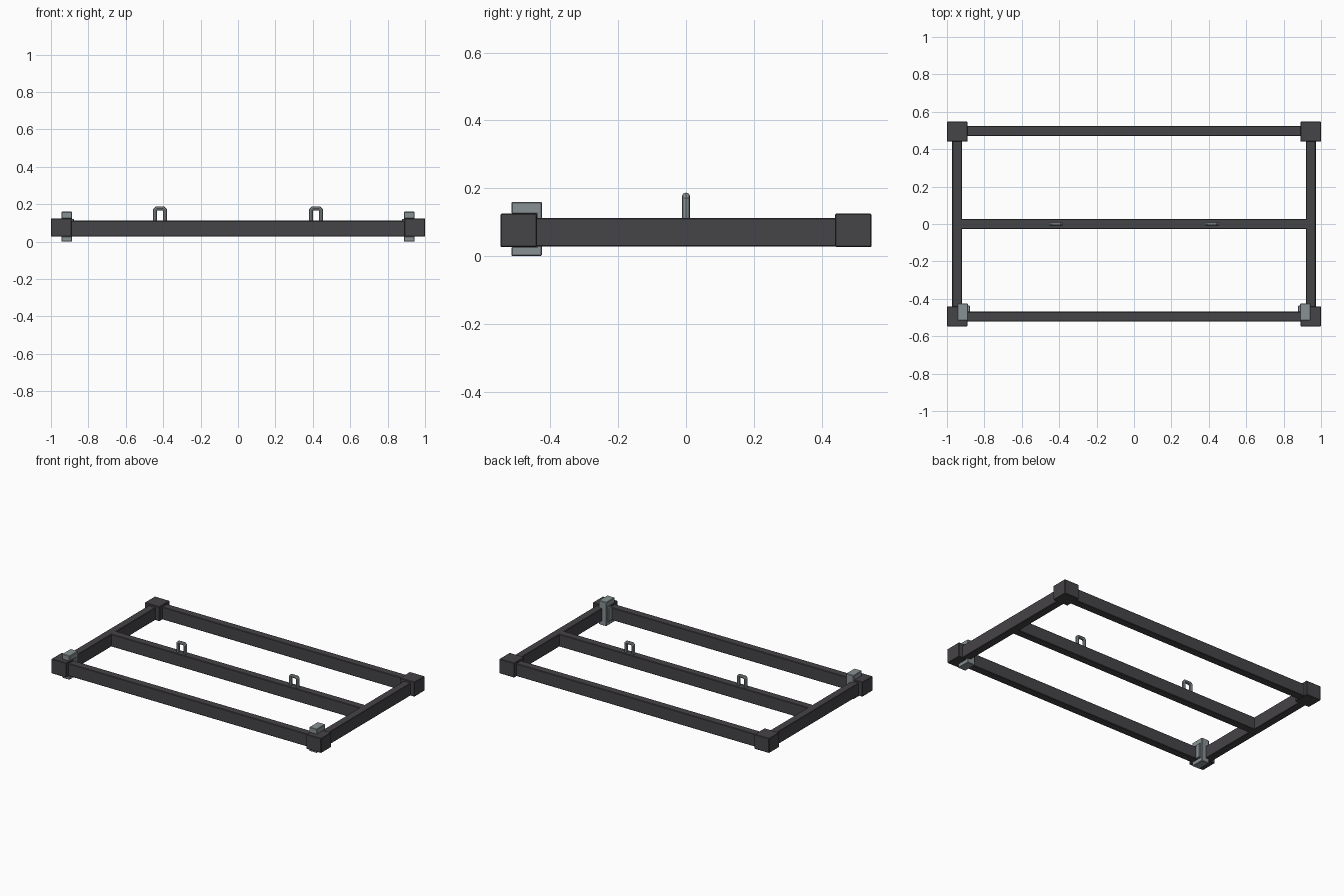
import bpy

cube = bpy.data.objects.get("Cube")
if cube:
    bpy.data.objects.remove(cube, do_unlink=True)


def material(name, rgb):
    m = bpy.data.materials.new(name)
    m.use_nodes = True
    m.diffuse_color = (*rgb, 1)
    m.node_tree.nodes["Principled BSDF"].inputs["Base Color"].default_value = (*rgb, 1)
    return m


charcoal = material("charcoal paint", (0.06, 0.056, 0.062))
steel = material("grey steel", (0.25, 0.285, 0.295))


def box(name, x, y, z, mat, bevel=0.003):
    """Box from (min, max) ranges with a fine edge bevel."""
    ranges = (x, y, z)
    bpy.ops.mesh.primitive_cube_add(size=1, location=[sum(r) / 2 for r in ranges])
    ob = bpy.context.object
    ob.name = name
    ob.scale = [abs(r[1] - r[0]) for r in ranges]
    bpy.ops.object.transform_apply(location=False, rotation=False, scale=True)
    ob.data.materials.append(mat)
    mod = ob.modifiers.new("edge_bevel", "BEVEL")
    mod.width = bevel
    mod.segments = 1
    return ob


BAR_Z = (0.028, 0.112)
CORNER_Z = (0.027, 0.125)

# Long rails and centre rail
for name, y, end in (("front_rail", -0.495, 0.9), ("back_rail", 0.497, 0.9),
                     ("centre_rail", 0, 0.93)):
    box(name, (-end, end), (y - 0.026, y + 0.026), BAR_Z, charcoal)

for side, s in (("left", 1), ("right", -1)):
    # Side rails and corner blocks
    box(side + "_side_rail", (s * 0.92, s * 0.972), (-0.46, 0.46), BAR_Z, charcoal)
    for end, e in (("front", -1), ("back", 1)):
        box(f"{end}_{side}_corner", (s * 0.89, s), (e * 0.44, e * 0.548),
            CORNER_Z, charcoal)

    # Clamp wrapped around the front corner
    cx = (s * 0.888, s * 0.944)
    box(side + "_clamp_top", cx, (-0.515, -0.425), (0.124, 0.16), steel)
    box(side + "_clamp_bottom", cx, (-0.515, -0.425), (0, 0.028), steel)
    box(side + "_clamp_web", cx, (-0.442, -0.425), (0.02, 0.14), steel)
    box(side + "_clamp_flange", (s * 0.877, s * 0.892), (-0.47, -0.436),
        (0.028, 0.122), steel)

    # Lifting loop on the centre rail
    curve = bpy.data.curves.new(side + "_loop", "CURVE")
    curve.dimensions = "3D"
    curve.bevel_depth = 0.0115
    curve.bevel_resolution = 2
    curve.use_fill_caps = True
    path = [(-0.027, 0.10), (-0.027, 0.168), (-0.019, 0.177),
            (0.019, 0.177), (0.027, 0.168), (0.027, 0.10)]
    spline = curve.splines.new("POLY")
    spline.points.add(len(path) - 1)
    for point, (x, z) in zip(spline.points, path):
        point.co = (x + s * 0.417, 0, z, 1)
    loop = bpy.data.objects.new(side + "_loop", curve)
    bpy.context.collection.objects.link(loop)
    curve.materials.append(steel)
    bpy.ops.object.select_all(action="DESELECT")
    loop.select_set(True)
    bpy.context.view_layer.objects.active = loop
    bpy.ops.object.convert(target="MESH")
    bpy.ops.object.shade_smooth_by_angle()
